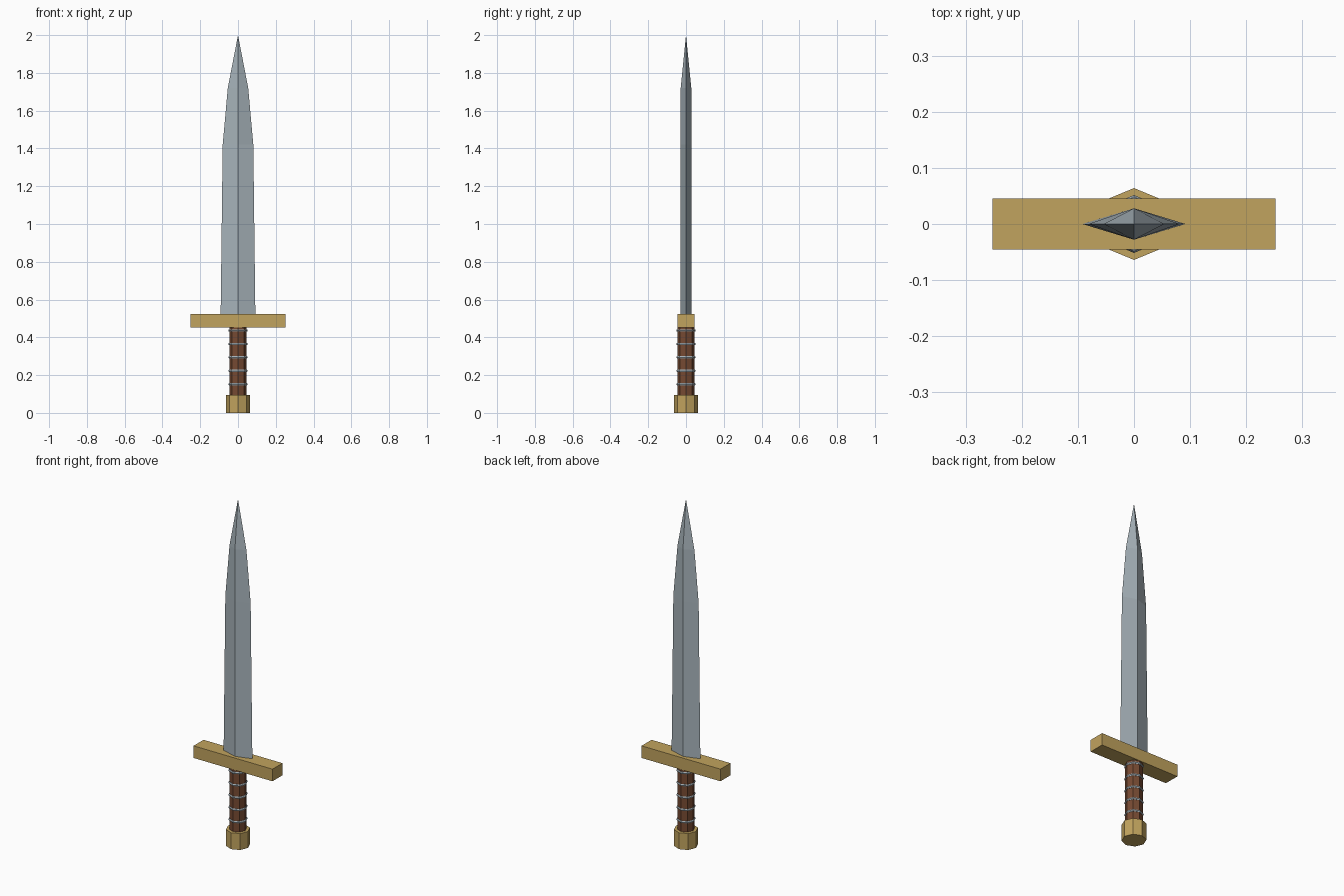
import bpy, bmesh, math

if "Cube" in bpy.data.objects:
    bpy.data.objects.remove(bpy.data.objects["Cube"])


def material(name, srgb):
    m = bpy.data.materials.new(name)
    lin = [((c / 255 + 0.055) / 1.055) ** 2.4 for c in srgb]
    m.diffuse_color = (*lin, 1)
    m.use_nodes = True
    m.node_tree.nodes["Principled BSDF"].inputs["Base Color"].default_value = m.diffuse_color
    return m


steel = material("steel", (166, 178, 185))
brass = material("brass", (193, 163, 94))
leather = material("brown_leather", (118, 74, 50))


def finish(obj, name, mat):
    obj.name = name
    obj.data.materials.append(mat)
    return obj


def octagon(name, radius, z0, z1, mat):
    # eight-sided prism with corners on the x and y axes
    bpy.ops.mesh.primitive_cylinder_add(vertices=8, radius=radius, depth=z1 - z0,
                                        location=(0, 0, (z0 + z1) / 2))
    return finish(bpy.context.object, name, mat)


# pommel and grip
octagon("pommel", 0.064, 0.0, 0.095, brass)
octagon("grip", 0.046, 0.08, 0.452, leather)

# wire rings round the grip
for i in range(5):
    bpy.ops.mesh.primitive_torus_add(major_segments=8, minor_segments=6,
                                     major_radius=0.0445, minor_radius=0.007,
                                     location=(0, 0, 0.152 + 0.071 * i))
    finish(bpy.context.object, f"grip_ring_{i + 1}", steel)

# crossguard
bpy.ops.mesh.primitive_cube_add(size=1, location=(0, 0, 0.488))
guard = bpy.context.object
guard.scale = (0.505, 0.091, 0.07)
finish(guard, "crossguard", brass)

# blade: diamond sections (z, half width, half thickness) closing to a point
bm = bmesh.new()
rings = []
for z, w, t in [(0.515, 0.092, 0.028), (1.42, 0.081, 0.028), (1.72, 0.054, 0.028)]:
    rings.append([bm.verts.new(p) for p in ((w, 0, z), (0, t, z), (-w, 0, z), (0, -t, z))])
tip = bm.verts.new((0, 0, 2.0))
bm.faces.new(rings[0][::-1])
for i in range(4):
    j = (i + 1) % 4
    for a, b in zip(rings, rings[1:]):
        bm.faces.new((a[i], a[j], b[j], b[i]))
    bm.faces.new((rings[-1][i], rings[-1][j], tip))
mesh = bpy.data.meshes.new("blade")
bm.to_mesh(mesh)
bm.free()
blade = bpy.data.objects.new("blade", mesh)
bpy.context.collection.objects.link(blade)
finish(blade, "blade", steel)
